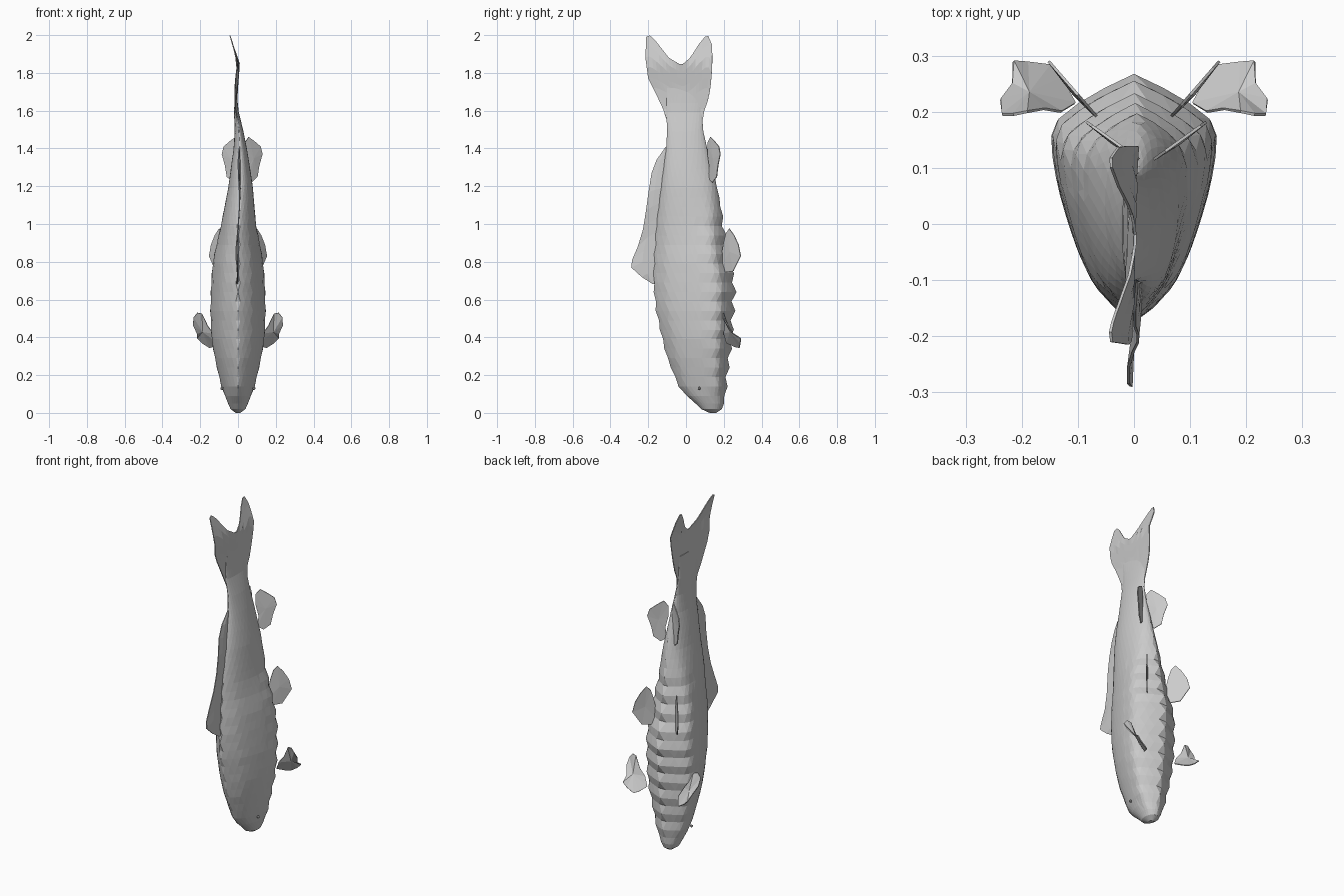
import bpy, bmesh, math

if "Cube" in bpy.data.objects:
    bpy.data.objects.remove(bpy.data.objects["Cube"])


def lerp_table(table, x):
    """Piecewise linear lookup in rows (x, a, b, ...)."""
    if x <= table[0][0]:
        return table[0][1:]
    for p, q in zip(table, table[1:]):
        if x <= q[0]:
            t = (x - p[0]) / (q[0] - p[0])
            return tuple(a + (b - a) * t for a, b in zip(p[1:], q[1:]))
    return table[-1][1:]


def make(name, verts, faces, thickness=0):
    me = bpy.data.meshes.new(name)
    me.from_pydata(verts, [], faces)
    bm = bmesh.new()
    bm.from_mesh(me)
    bmesh.ops.recalc_face_normals(bm, faces=bm.faces)
    bm.to_mesh(me)
    bm.free()
    ob = bpy.data.objects.new(name, me)
    bpy.context.collection.objects.link(ob)
    if thickness:
        m = ob.modifiers.new("thickness", 'SOLIDIFY')
        m.thickness = thickness
        m.offset = 0
    return ob


# Body stations: z, back y, belly y, half width, centre x
BODY = [(0.0, 0.125, 0.16, 0.012, 0), (0.02, 0.08, 0.19, 0.04, 0),
        (0.06, 0.04, 0.205, 0.06, 0), (0.1, -0.01, 0.215, 0.078, 0),
        (0.14, -0.04, 0.22, 0.09, 0), (0.2, -0.065, 0.225, 0.105, 0),
        (0.3, -0.105, 0.24, 0.128, 0), (0.4, -0.13, 0.25, 0.145, 0),
        (0.55, -0.163, 0.262, 0.15, 0), (0.68, -0.175, 0.27, 0.146, 0),
        (0.8, -0.172, 0.24, 0.136, 0), (1.0, -0.158, 0.205, 0.098, 0.003),
        (1.2, -0.132, 0.165, 0.066, 0.014), (1.4, -0.105, 0.112, 0.035, 0.012),
        (1.5, -0.1, 0.09, 0.022, 0.005), (1.6, -0.105, 0.085, 0.012, -0.01),
        (1.72, -0.1, 0.08, 0.002, -0.01), (1.85, -0.1, 0.1, 0, 0.002),
        (2.0, -0.1, 0.1, 0, -0.043)]
# Cross-section: step, height from back to belly, relative half width
SECTION = [(0, 0, 0), (1, .05, .22), (2, .15, .5), (3, .27, .67), (4, .39, .79),
           (5, .5, .88), (6, .61, .95), (7, .74, 1), (8, .83, .9), (9, .92, .5), (10, 1, 0)]
N = 28


def body_point(z, j, odd):
    yb, yf, w, cx = lerp_table(BODY, z)
    p = (j + 0.5 * odd) / N % 1
    side = 1 if p < 0.5 else -1
    s = 20 * (p if p < 0.5 else 1 - p)
    u, h = lerp_table(SECTION, s)
    # blend to a plain ellipse towards head and tail
    k = min(1, max(0, (z - 0.9) / 0.4, 1 - z / 0.12))
    u = u * (1 - k) + (0.5 - 0.5 * math.cos(math.pi * s / 10)) * k
    h = h * (1 - k) + math.sin(math.pi * s / 10) * k
    # every other belly row sinks, giving diamond scales
    if odd and 0.08 < z < 1.0 and s > 6:
        u -= 0.025
        h *= 0.97
    return (cx + side * w * h, yb + (yf - yb) * u, z)


# Body: staggered rings joined by triangles
zs = [0.0, 0.02, 0.05, 0.09] + [0.14 + 0.05 * i for i in range(32)] + [1.72]
verts, faces = [], []
for i, z in enumerate(zs):
    verts += [body_point(z, j, i % 2) for j in range(N)]
for i in range(len(zs) - 1):
    a, b = i * N, (i + 1) * N
    for j in range(N):
        k = (j + 1) % N
        if i % 2 == 0:
            faces += [(a + j, a + k, b + j), (a + k, b + k, b + j)]
        else:
            faces += [(a + j, b + k, b + j), (a + j, a + k, b + k)]
faces += [tuple(range(N)), tuple(range(len(verts) - N, len(verts)))]
make("body", verts, faces)


def grid_faces(rows, cols):
    return [(r * cols + c, r * cols + c + 1, (r + 1) * cols + c + 1, (r + 1) * cols + c)
            for r in range(rows - 1) for c in range(cols - 1)]


# Tail fin: forked sheet following the bent spine
SIDES = [(1.5, -.095, .085), (1.58, -.108, .09), (1.67, -.15, .122), (1.77, -.2, .135),
         (1.88, -.215, .14), (2.0, -.21, .135)]
FORK = [(0, 1.99), (.04, 2.0), (.12, 1.98), (.35, 1.88), (.53, 1.84), (.67, 1.88),
        (.8, 1.95), (.92, 2.0), (.97, 1.99), (1, 1.95)]
cols, rows = 21, 10
verts = []
for r in range(rows):
    for c in range(cols):
        v = c / (cols - 1)
        z = 1.5 + r / (rows - 1) * (lerp_table(FORK, v)[0] - 1.5)
        y0, y1 = lerp_table(SIDES, z)
        x = lerp_table(BODY, z)[3]
        twist = 0.014 * math.sin(math.pi * max(0, min(1, (z - 1.55) / 0.4))) * (v - .5)
        verts.append((x + twist, y0 + (y1 - y0) * v, z))
make("tail_fin", verts, grid_faces(rows, cols), 0.005)

# Dorsal fin: strip between the back ridge and its outer edge
EDGE = [(-.18, .685), (-.235, .72), (-.29, .77), (-.285, .81), (-.255, .88), (-.228, .97),
        (-.212, 1.07), (-.198, 1.17), (-.182, 1.27), (-.155, 1.34), (-.105, 1.41)]
verts = []
for i, (y, z) in enumerate(EDGE):
    zb = 0.68 + 0.73 * i / (len(EDGE) - 1)
    yb, _, _, cx = lerp_table(BODY, zb)
    wave = -0.008 + 0.005 * math.sin(i * 1.3)
    verts += [(cx, yb + 0.025, zb), (cx + wave / 2, (yb + y) / 2, (zb + z) / 2),
              (cx + wave, y, z)]
make("dorsal_fin", verts, grid_faces(len(EDGE), 3), 0.005)


def paired_fin(name, outline, axis_x=0.0, cup=0.006):
    """Fan-filled fin outline, built once on each side."""
    n = len(outline)
    mid = [sum(p[i] for p in outline) / n for i in range(3)]
    mid[0] += cup
    for label, s in (("right", 1), ("left", -1)):
        pts = [(axis_x + s * (x - axis_x), y, z) for x, y, z in outline + [mid]]
        make(f"{name}_{label}", pts, [(i, (i + 1) % n, n) for i in range(n)], 0.005)


# Pectoral fins
paired_fin("pectoral_fin", [
    (.105, .215, .37), (.13, .26, .35), (.15, .283, .345), (.19, .288, .37), (.215, .29, .395),
    (.217, .25, .42), (.238, .222, .465), (.235, .195, .505), (.215, .195, .53),
    (.19, .2, .525), (.16, .205, .46), (.13, .2, .42)])

# Pelvic fins
pelvic = [(.18, .77), (.21, .745), (.25, .75), (.27, .79), (.29, .83), (.278, .89), (.255, .94),
          (.23, .975), (.212, .95), (.2, .9), (.19, .84)]
paired_fin("pelvic_fin", [(.065 + .87 * (y - .19), y, z) for y, z in pelvic])

# Anal fins, set off centre with the bent spine
anal = [(.12, 1.24), (.14, 1.22), (.163, 1.25), (.17, 1.31), (.182, 1.37), (.175, 1.41),
        (.15, 1.44), (.13, 1.46), (.115, 1.43), (.115, 1.37), (.125, 1.3)]
paired_fin("anal_fin", [(.035 + 1.4 * (y - .115), y, z) for y, z in anal], 0.022)

# Eyes
for s, label in ((1, "right"), (-1, "left")):
    x = 0.085 * s
    bpy.ops.mesh.primitive_ico_sphere_add(subdivisions=1, radius=0.009, location=(x, 0.07, 0.13))
    bpy.context.object.name = f"eye_{label}"
